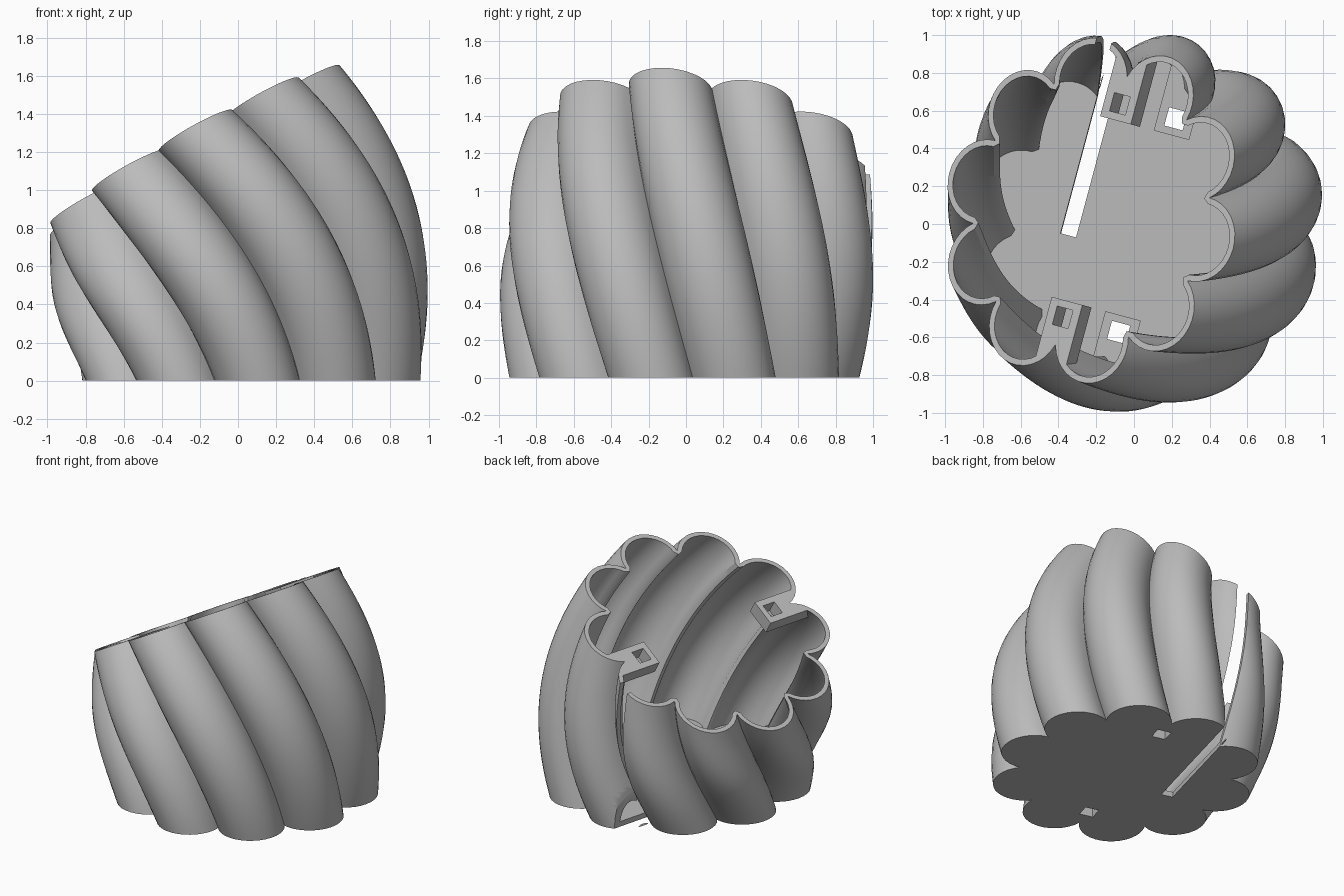
import bpy, bmesh
from math import sin, cos, pi, radians
from mathutils import Matrix, Vector

if "Cube" in bpy.data.objects:
    bpy.data.objects.remove(bpy.data.objects["Cube"], do_unlink=True)

LOBES, ARC_STEPS, RINGS = 10, 16, 36
WALL, FLOOR = 0.033, 0.04
BEND, TWIST = radians(30), radians(-36)
BASE_U, OFFSET_V = 0.07, 0.01


def frame(t):
    """Matrix of the cross-section at t along the bent centre line."""
    a = BEND * t
    u = BASE_U - 0.307 * (1 - cos(a)) / (1 - cos(BEND))
    z = 1.208 * sin(a) / sin(BEND)
    return Matrix.Translation((u, OFFSET_V, z)) @ Matrix.Rotation(-a, 4, 'Y')


def section(t, wall):
    """Ring of semicircular lobes, offset inwards by the wall."""
    size = 0.745 - 0.01 * t + 0.065 * sin(pi * t)
    half = pi / LOBES
    centre, radius = size * cos(half), size * sin(half)
    points = []
    for k in range(LOBES):
        turn = Matrix.Rotation(2 * half * k + TWIST * t, 3, 'Z')
        for j in range(ARC_STEPS + 1 if wall else ARC_STEPS):
            b = -pi / 2 + pi * j / ARC_STEPS
            r = radius - wall
            points.append(turn @ Vector((centre + r * cos(b), r * sin(b), 0)))
        if wall:
            cusp = size - wall
            points.append(turn @ Vector((cusp * cos(half), cusp * sin(half), 0)))
    return [frame(t) @ Vector((p.x * 0.97, p.y, 0)) for p in points]


def new_object(name, bm):
    bmesh.ops.recalc_face_normals(bm, faces=bm.faces)
    mesh = bpy.data.meshes.new(name)
    bm.to_mesh(mesh)
    bm.free()
    obj = bpy.data.objects.new(name, mesh)
    bpy.context.collection.objects.link(obj)
    return obj


def loft(name, start, end, wall):
    bm = bmesh.new()
    rings = [[bm.verts.new(p) for p in section(start + (end - start) * i / RINGS, wall)]
             for i in range(RINGS + 1)]
    for low, high in zip(rings, rings[1:]):
        for i in range(len(low)):
            bm.faces.new((low[i - 1], low[i], high[i], high[i - 1]))
    bm.faces.new(rings[0])
    bm.faces.new(rings[-1])
    return new_object(name, bm)


def box(name, low, high, matrix=Matrix()):
    low, high = Vector(low), Vector(high)
    bm = bmesh.new()
    bmesh.ops.create_cube(bm, size=1)
    place = Matrix.Translation((low + high) / 2) @ Matrix.Diagonal((*(high - low), 1))
    bm.transform(matrix @ place)
    obj = new_object(name, bm)
    obj.hide_render = True
    return obj


def subtract(target, cutter):
    mod = target.modifiers.new("cut", 'BOOLEAN')
    mod.operation, mod.solver, mod.object = 'DIFFERENCE', 'EXACT', cutter
    bpy.context.view_layer.objects.active = target
    bpy.ops.object.modifier_apply(modifier=mod.name)
    bpy.data.objects.remove(cutter, do_unlink=True)


# Twisted, leaning outer body and the cavity inside it
shell = loft("fluted_shell", 0, 1, 0)
cavity = loft("cavity", -0.03, 1.06, WALL)

# Floor and four mounting blocks are kept out of the cavity
subtract(cavity, box("floor_slab", (-2, -2, -1), (2, 2, FLOOR)))
holes = []
for side in (-1, 1):
    near, far = sorted((side * 0.495, side * 1.1))
    hole_near, hole_far = sorted((side * 0.535, side * 0.635))
    for t, low, high in ((0, -0.2, 0.1), (1, -0.1, 0.3)):
        subtract(cavity, box("block", (-0.097, near, low), (0.097, far, high), frame(t)))
        holes.append(box("hole", (-0.05, hole_near, -0.25), (0.05, hole_far, 0.35), frame(t)))
subtract(shell, cavity)
for hole in holes:
    subtract(shell, hole)

# Long slot through the floor and the back wall, leaning slightly
lean = Matrix.Shear('XY', 4, (-0.078, 0))
subtract(shell, box("slot", (-0.36, -0.148, -0.5), (-0.275, 1.5, 2), lean))

# Turn to the final heading and smooth the flutes
shell.data.transform(Matrix.Rotation(radians(-15), 4, 'Z'))
grey = bpy.data.materials.new("plain grey")
grey.use_nodes = True
grey.diffuse_color = (0.5, 0.5, 0.5, 1)
grey.node_tree.nodes["Principled BSDF"].inputs["Base Color"].default_value = (0.5, 0.5, 0.5, 1)
shell.data.materials.clear()
shell.data.materials.append(grey)
bpy.ops.object.select_all(action='DESELECT')
shell.select_set(True)
bpy.context.view_layer.objects.active = shell
bpy.ops.object.shade_smooth_by_angle(angle=radians(32))
